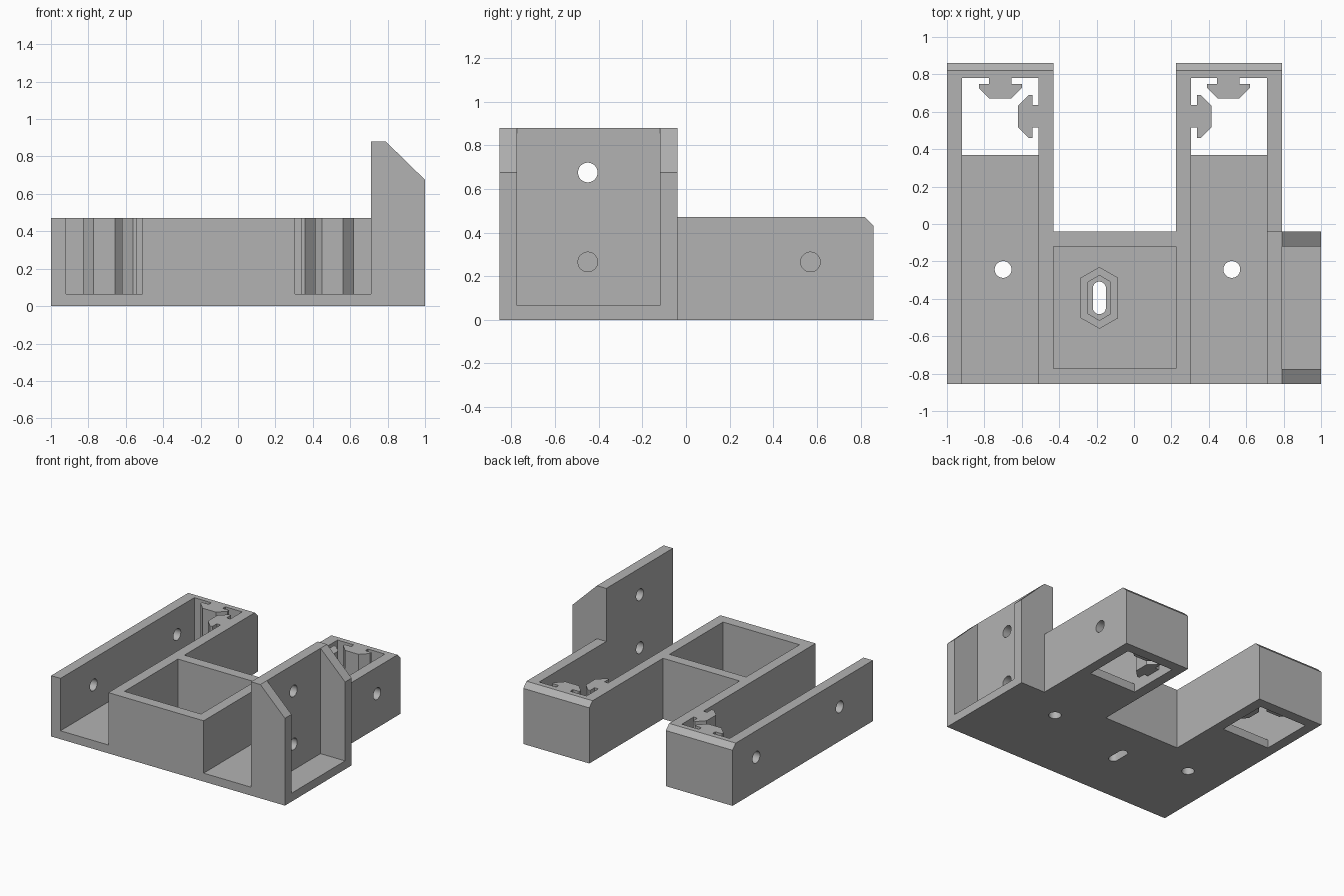
import bpy
import math

if "Cube" in bpy.data.objects:
    bpy.data.objects.remove(bpy.data.objects["Cube"])

grey = bpy.data.materials.new("plain grey")
grey.use_nodes = True
COLOUR = (0.45, 0.45, 0.45, 1)
grey.diffuse_color = COLOUR
grey.node_tree.nodes["Principled BSDF"].inputs["Base Color"].default_value = COLOUR

FLOOR, TOP, FRONT, BACK, STEP = 0.065, 0.47, -0.855, 0.86, -0.04


def prism(name, outline, low, high, axis="z"):
    """Extrude a 2D outline along an axis; the outline uses the other two axes in order."""
    place = {"x": lambda a, b, c: (c, a, b),
             "y": lambda a, b, c: (a, c, b),
             "z": lambda a, b, c: (a, b, c)}[axis]
    n = len(outline)
    verts = [place(a, b, c) for c in (low, high) for a, b in outline]
    faces = [list(range(n))[::-1], list(range(n, 2 * n))]
    faces += [[i, (i + 1) % n, (i + 1) % n + n, i + n] for i in range(n)]
    mesh = bpy.data.meshes.new(name)
    mesh.from_pydata(verts, [], faces)
    area = sum(outline[i - 1][0] * outline[i][1] - outline[i][0] * outline[i - 1][1]
               for i in range(n))
    if (area < 0) != (axis == "y"):
        mesh.flip_normals()
    mesh.materials.append(grey)
    ob = bpy.data.objects.new(name, mesh)
    bpy.context.collection.objects.link(ob)
    return ob


def box(name, x0, x1, y0, y1, z0, z1):
    return prism(name, [(x0, y0), (x1, y0), (x1, y1), (x0, y1)], z0, z1)


def circle(a, b, r, n=32, stretch=0):
    """Round outline, or a slot when stretched along the second axis."""
    pts = []
    for i in range(n):
        t = 2 * math.pi * (i + 0.5) / n
        pts.append((a + r * math.cos(t),
                    b + r * math.sin(t) + math.copysign(stretch, math.sin(t))))
    return pts


def long_hexagon(x, y, half, tip, shoulder):
    return [(x, y - tip), (x + half, y - shoulder), (x + half, y + shoulder),
            (x, y + tip), (x - half, y + shoulder), (x - half, y - shoulder)]


def combine(target, tool, operation):
    mod = target.modifiers.new(operation, "BOOLEAN")
    mod.operation, mod.solver, mod.object = operation, "EXACT", tool
    bpy.context.view_layer.objects.active = target
    bpy.ops.object.modifier_apply(modifier=mod.name)
    bpy.data.objects.remove(tool)


# Two-armed base block
mount = prism("mount", [(-1, FRONT), (0.79, FRONT), (0.79, BACK), (0.225, BACK),
                        (0.225, STEP), (-0.43, STEP), (-0.43, BACK), (-1, BACK)], 0, TOP)

# Tall side bracket with sloped cheeks
bracket = prism("side_bracket", [(0.6, 0), (1, 0), (1, 0.675), (0.79, 0.88), (0.6, 0.88)],
                FRONT, STEP, "y")
combine(mount, bracket, "UNION")
combine(mount, box("bracket_pocket", 0.79, 1.2, -0.775, -0.12, FLOOR, 1.2), "DIFFERENCE")

# Chamfer along the back top edge
combine(mount, prism("back_chamfer", [(0.82, TOP), (BACK, 0.43), (0.9, 0.39), (0.9, 0.6),
                                      (0.82, 0.6)], -1.2, 1.2, "x"), "DIFFERENCE")

# Open channels with a window through the floor and a screw hole
for x0, x1, hole in ((-0.92, -0.51, -0.7), (0.305, 0.71, 0.523)):
    combine(mount, box("channel", x0, x1, -1.2, 0.78, FLOOR, 1.2), "DIFFERENCE")
    combine(mount, box("floor_window", x0, x1, 0.37, 0.78, -0.2, 0.2), "DIFFERENCE")
    combine(mount, prism("floor_hole", circle(hole, -0.243, 0.045), -0.2, 0.2), "DIFFERENCE")

# Central box pocket with a slotted hexagonal nut holder
combine(mount, box("centre_pocket", -0.43, 0.225, -0.773, -0.12, FLOOR, 1.2), "DIFFERENCE")
NX, NY = -0.185, -0.395
combine(mount, prism("nut_holder", long_hexagon(NX, NY, 0.1, 0.165, 0.108), 0.03, 0.125), "UNION")
combine(mount, prism("nut_recess", long_hexagon(NX, NY, 0.06, 0.12, 0.085), FLOOR, 0.3), "DIFFERENCE")
combine(mount, prism("nut_slot", circle(NX, NY, 0.035, 32, 0.052), -0.2, 0.2), "DIFFERENCE")

# Cross holes in the outer walls
for x0, x1, y, z in ((-1.1, -0.8, -0.45, 0.265), (-1.1, -0.8, 0.57, 0.265),
                     (0.6, 0.85, -0.45, 0.265), (0.6, 0.85, 0.57, 0.265),
                     (0.6, 0.85, -0.45, 0.675)):
    combine(mount, prism("wall_hole", circle(y, z, 0.045), x0, x1, "x"), "DIFFERENCE")

# T-shaped rail keys: (distance along wall, distance out of wall)
half = [(0.06, -0.03), (0.06, 0.032), (0.115, 0.032), (0.115, 0.052), (0.057, 0.11)]
KEY = half + [(-a, d) for a, d in reversed(half)]
for centre, wall, side in ((-0.715, -0.51, -1), (0.505, 0.305, 1)):
    back_key = prism("back_key", [(centre + a, 0.78 - d) for a, d in KEY], FLOOR, TOP)
    combine(mount, back_key, "UNION")
    side_key = prism("side_key", [(wall + side * d, 0.575 + a) for a, d in KEY], FLOOR, TOP)
    combine(mount, side_key, "UNION")

# Smooth hole walls, sharp edges elsewhere
bpy.ops.object.select_all(action="DESELECT")
mount.select_set(True)
bpy.context.view_layer.objects.active = mount
bpy.ops.object.shade_smooth_by_angle(angle=math.radians(30))
